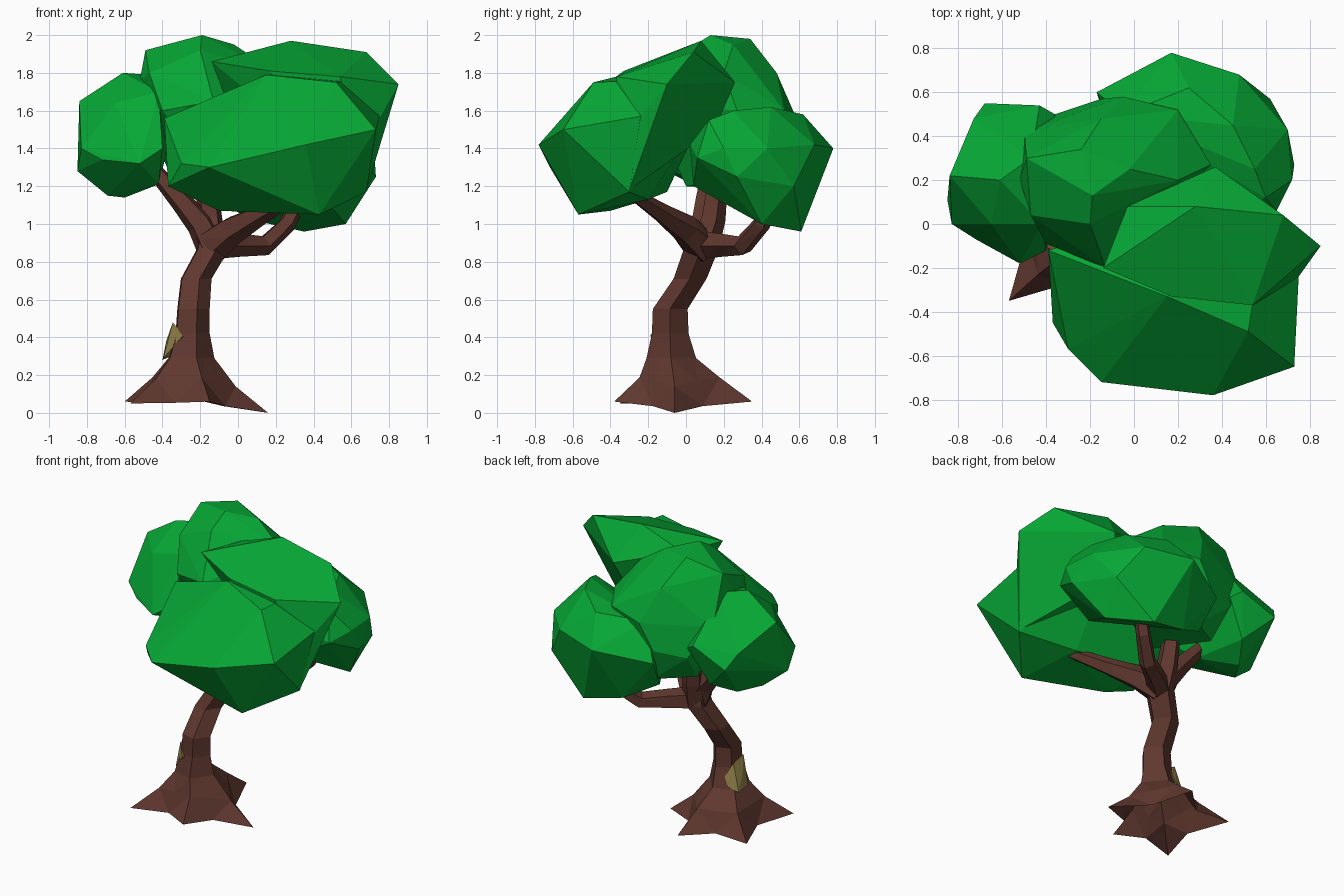
import bpy
import bmesh
import math
from mathutils import Vector

# Remove only the default cube
default_cube = bpy.data.objects.get("Cube")
if default_cube:
    bpy.data.objects.remove(default_cube, do_unlink=True)


def make_material(name, colour):
    material = bpy.data.materials.new(name)
    material.use_nodes = True
    rgba = (*colour, 1)
    material.diffuse_color = rgba
    shader = material.node_tree.nodes["Principled BSDF"]
    shader.inputs["Base Color"].default_value = rgba
    shader.inputs["Roughness"].default_value = 0.9
    return material


leaf_green = make_material("leaf_green", (.002, .39, .036))
bark_brown = make_material("bark_brown", (.115, .039, .028))
moss_olive = make_material("moss_olive", (.3, .235, .07))


def finish(bm, name, material):
    """Turn a bmesh into a flat shaded object."""
    bmesh.ops.recalc_face_normals(bm, faces=bm.faces[:])
    mesh = bpy.data.meshes.new(name)
    bm.to_mesh(mesh)
    bm.free()
    mesh.materials.append(material)
    obj = bpy.data.objects.new(name, mesh)
    bpy.context.collection.objects.link(obj)
    return obj


def faceted_lump(name, corners, material):
    """Stretch a faceted skin around a few corner points."""
    bm = bmesh.new()
    for corner in corners:
        bm.verts.new(corner)
    bmesh.ops.convex_hull(bm, input=bm.verts[:])
    loose = [v for v in bm.verts if not v.link_faces]
    bmesh.ops.delete(bm, geom=loose, context="VERTS")
    bmesh.ops.dissolve_limit(bm, angle_limit=math.radians(4),
                             verts=bm.verts[:], edges=bm.edges[:])
    return finish(bm, name, material)


def skin_rings(name, rings, material):
    """Bridge equal rings of points and cap the far end."""
    bm = bmesh.new()
    loops = [[bm.verts.new(point) for point in ring] for ring in rings]
    for low, high in zip(loops, loops[1:]):
        for i in range(len(low)):
            j = (i + 1) % len(low)
            bm.faces.new((low[i], low[j], high[j], high[i]))
    bm.faces.new(loops[-1])
    bmesh.ops.triangulate(bm, faces=bm.faces[:])
    return finish(bm, name, material)


def branch(name, path, radii, sides=5):
    """Sweep a tapering polygon along a bent path."""
    points = [Vector(p) for p in path]
    rings = []
    for k, centre in enumerate(points):
        ahead = points[min(k + 1, len(points) - 1)]
        behind = points[max(k - 1, 0)]
        direction = (ahead - behind).normalized()
        across = direction.cross(Vector((.3, -.9, .2))).normalized()
        other = direction.cross(across)
        ring = []
        for i in range(sides):
            angle = math.tau * i / sides
            ring.append(centre + radii[k] * (math.cos(angle) * across
                                             + math.sin(angle) * other))
        rings.append(ring)
    return skin_rings(name, rings, bark_brown)


# Trunk: a star of five root tips, open below, rising into a leaning column
root_tips = [Vector(p) for p in (
    (.16, -.06, 0), (-.18, .35, .06), (-.6, .2, .06),
    (-.57, -.35, .05), (-.15, -.38, .06))]
base_centre = Vector((-.25, -.06, .05))
base_ring, flare_ring = [], []
for i, tip in enumerate(root_tips):
    following = root_tips[(i + 1) % len(root_tips)]
    valley = base_centre + ((tip + following) / 2 - base_centre) * .72
    for point, spread in ((tip, .58), (valley, .8)):
        base_ring.append(point)
        flare = base_centre.lerp(point, spread)
        flare.z = .14 + point.z * .8
        flare_ring.append(flare)

trunk_rings = [base_ring, flare_ring]
root_angles = [math.atan2(t.y - base_centre.y, t.x - base_centre.x)
               for t in root_tips]
for x, y, z, radius in ((-.26, -.08, .29, .135), (-.25, -.085, .42, .1),
                        (-.245, -.085, .55, .095), (-.23, .02, .71, .09),
                        (-.14, .08, .87, .095), (-.14, .09, .98, .07)):
    corners = [Vector((x + radius * math.cos(a), y + radius * math.sin(a), z))
               for a in root_angles]
    ring = []
    for i, corner in enumerate(corners):
        following = corners[(i + 1) % len(corners)]
        ring += [corner, (corner + following) / 2]
    trunk_rings.append(ring)
skin_rings("trunk", trunk_rings, bark_brown)

# Branches fanning out into the crowns
branch("back_branch", [(-.16, .07, .89), (.0, .2, .89), (.14, .3, .885),
                       (.26, .4, 1.0), (.31, .44, 1.1)],
       (.08, .065, .055, .048, .045))
branch("front_branch", [(-.15, .09, .88), (-.03, .0, .97),
                        (.12, -.12, 1.05), (.3, -.27, 1.15)],
       (.1, .08, .055, .035))
branch("side_branch", [(-.14, .08, .88), (-.2, .09, 1.0),
                       (-.3, .1, 1.12), (-.43, .12, 1.27)],
       (.085, .075, .06, .045))
branch("middle_branch", [(-.14, .09, .88), (-.15, .14, 1.03),
                         (-.17, .17, 1.28)],
       (.085, .07, .055))

# Moss wrapped round the side of the trunk
faceted_lump("moss_patch", [
    (-.395, -.11, .29), (-.4, .0, .28), (-.345, -.13, .48),
    (-.345, -.02, .46), (-.29, -.19, .41), (-.33, .02, .31),
    (-.3, .01, .37), (-.38, -.07, .38)], moss_olive)

# Large crown at the front, sloping down to the left and front
faceted_lump("front_crown", [
    (.36, -.78, 1.42), (-.15, -.72, 1.3), (.73, -.65, 1.5), (.52, -.49, 1.75),
    (.15, -.33, 1.79), (-.3, -.57, 1.32), (-.37, -.45, 1.2),
    (-.39, -.12, 1.56), (.43, -.57, 1.05), (-.1, -.4, 1.07),
    (.68, -.3, 1.17), (.75, -.24, 1.57), (.6, .0, 1.77), (.3, .1, 1.6),
    (.3, -.2, 1.13), (-.3, -.1, 1.17)], leaf_green)

# Upper shelf of the front crown
faceted_lump("upper_crown", [
    (-.14, -.2, 1.86), (.17, -.33, 1.81), (.54, -.37, 1.78),
    (.85, -.1, 1.74), (.68, .04, 1.91), (.28, .08, 1.97), (.37, .26, 1.75),
    (-.03, .08, 1.86), (.75, -.24, 1.56), (.68, -.3, 1.18), (.0, .0, 1.5),
    (.3, .15, 1.5)], leaf_green)

# Tallest crown in the middle
faceted_lump("top_crown", [
    (-.52, .2, 1.76), (-.49, .3, 1.92), (-.47, .04, 1.8), (-.19, .13, 2),
    (-.24, .34, 1.98), (-.02, .25, 1.95), (-.5, .42, 1.6), (-.15, .48, 1.8),
    (-.05, .58, 1.57), (.2, .52, 1.6), (.35, .27, 1.6), (.2, .2, 1.8),
    (-.4, -.09, 1.6), (-.13, -.2, 1.65), (-.2, .0, 1.92), (-.36, .5, 1.38),
    (-.15, .57, 1.4), (-.33, .35, 1.19), (-.1, .5, 1.17), (-.1, .0, 1.2),
    (.2, .2, 1.22)], leaf_green)

# Rounded crown on the right side
faceted_lump("side_crown", [
    (-.85, .11, 1.28), (-.83, .0, 1.4), (-.84, .22, 1.65), (-.73, .48, 1.5),
    (-.68, .55, 1.4), (-.43, .54, 1.5), (-.36, .5, 1.45), (-.72, -.07, 1.34),
    (-.52, -.18, 1.32), (-.4, -.12, 1.4), (-.65, .0, 1.64), (-.61, .2, 1.8),
    (-.47, .3, 1.79), (-.42, .0, 1.7), (-.69, .15, 1.15), (-.6, .3, 1.14),
    (-.42, .1, 1.21), (-.5, .45, 1.22)], leaf_green)

# Low crown at the back
faceted_lump("back_crown", [
    (.17, .78, 1.4), (.48, .68, 1.42), (.62, .57, 1.2), (.7, .43, 1.4),
    (.73, .27, 1.25), (.72, .2, 1.4), (.65, .06, 1.35), (.45, .02, 1.42),
    (.6, .12, 1.55), (.45, .45, 1.62), (.25, .62, 1.58), (.55, .25, 1.6),
    (-.17, .6, 1.33), (-.05, .5, 1.55), (.35, .61, .96), (.57, .4, 1.0),
    (.08, .57, 1.02), (.4, .04, 1.2), (-.13, .47, 1.13), (.0, .2, 1.25)],
    leaf_green)
